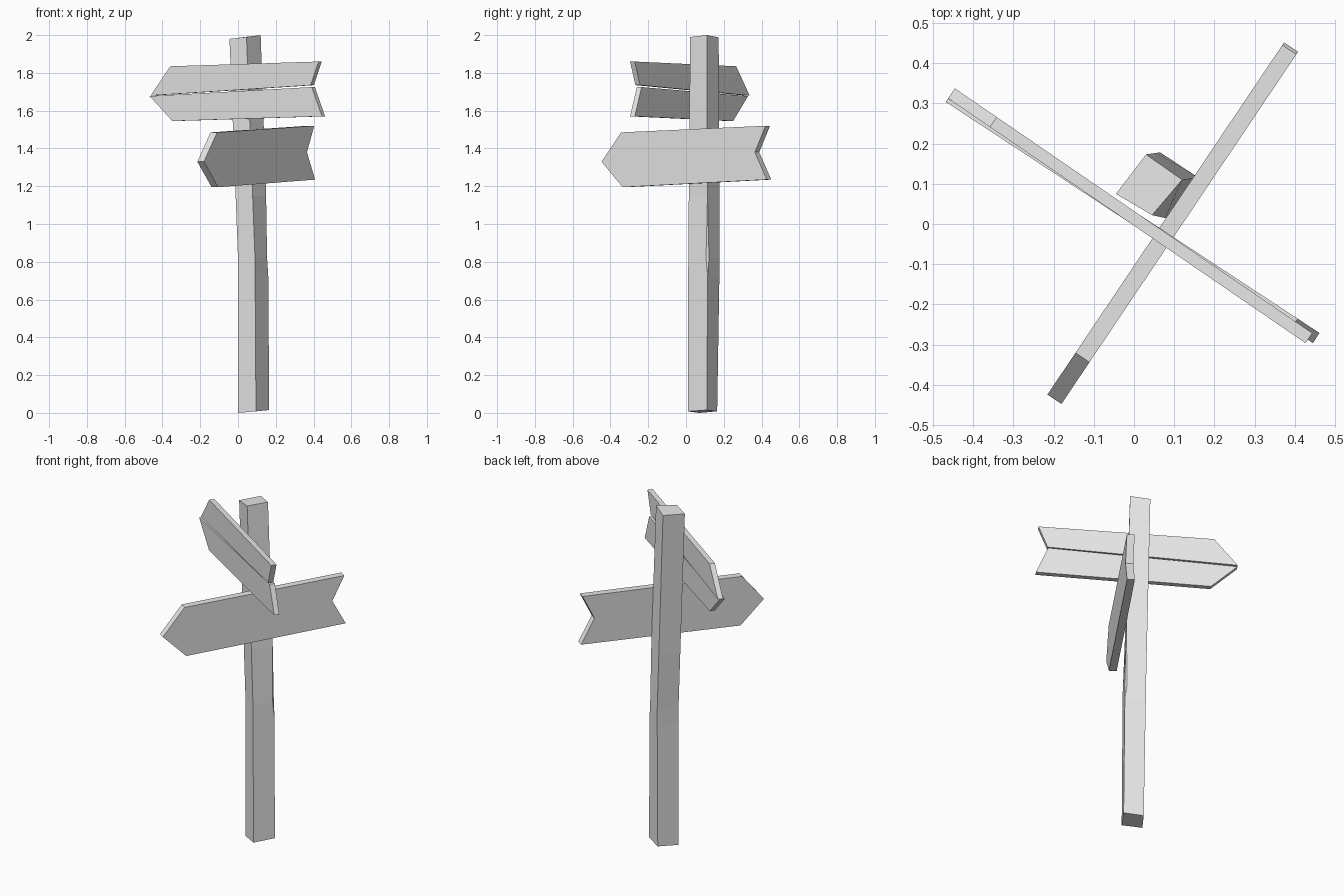
import bpy
import bmesh
import math
from mathutils import Vector

cube = bpy.data.objects.get("Cube")
if cube:
    bpy.data.objects.remove(cube, do_unlink=True)

grey = bpy.data.materials.new("plain_grey")
grey.use_nodes = True
grey.diffuse_color = (0.8, 0.8, 0.8, 1)
grey.node_tree.nodes["Principled BSDF"].inputs["Base Color"].default_value = (0.8, 0.8, 0.8, 1)


def finish(name, bm):
    bmesh.ops.recalc_face_normals(bm, faces=bm.faces)
    mesh = bpy.data.meshes.new(name)
    bm.to_mesh(mesh)
    bm.free()
    mesh.materials.append(grey)
    obj = bpy.data.objects.new(name, mesh)
    bpy.context.collection.objects.link(obj)
    return obj


def board(name, outline, origin, degrees, thickness):
    """Flat board: outline is (distance along board, height)."""
    a = math.radians(degrees)
    along = Vector((math.cos(a), math.sin(a), 0))
    across = Vector((-math.sin(a), math.cos(a), 0)) * thickness
    start = Vector((*origin, 0)) - across / 2
    bm = bmesh.new()
    face = bm.faces.new([bm.verts.new(start + along * s + Vector((0, 0, z))) for s, z in outline])
    grown = bmesh.ops.extrude_face_region(bm, geom=[face], use_keep_orig=True)
    moved = [g for g in grown["geom"] if isinstance(g, bmesh.types.BMVert)]
    bmesh.ops.translate(bm, verts=moved, vec=across)
    return finish(name, bm)


# Post: leaning square timber, its right corner chipped at mid height
# Corners run left, front, right (front side), right (back side), back
base = [(0.0, 0.07), (0.095, 0.01), (0.165, 0.11), (0.165, 0.11), (0.07, 0.165)]
middle = [(0.0, 0.07), (0.09, 0.012), (0.16, 0.115), (0.16, 0.115), (0.065, 0.178)]
top = [(-0.045, 0.075), (0.045, 0.022), (0.12, 0.11), (0.12, 0.11), (0.03, 0.173)]
base_z = [0.0, 0.008, 0.015, 0.015, 0.008]
top_z = [1.98, 1.99, 2.0, 2.0, 1.988]


def blend(a, b, t):
    return [(p[0] + (q[0] - p[0]) * t, p[1] + (q[1] - p[1]) * t) for p, q in zip(a, b)]


chipped = list(middle)
chipped[2], chipped[3] = (0.154, 0.106), (0.15, 0.122)
levels = [
    (base, base_z),
    (blend(base, middle, 0.9), [0.72] * 5),
    (chipped, [0.82] * 5),
    (blend(middle, top, 0.28), [1.15] * 5),
    (top, top_z),
]
bm = bmesh.new()
rings = [[bm.verts.new((*p, z)) for p, z in zip(ring, zs)] for ring, zs in levels]
for low, high in zip(rings, rings[1:]):
    for i in range(5):
        j = (i + 1) % 5
        bm.faces.new((low[i], low[j], high[j], high[i]))
bm.faces.new(rings[0][::-1])
bm.faces.new(rings[-1])
bmesh.ops.remove_doubles(bm, verts=bm.verts, dist=0.0005)
finish("post", bm)

# Lower arrow board with a notched tail
board("lower_sign",
      [(-0.525, 1.33), (-0.39, 1.195), (0.53, 1.235), (0.453, 1.38), (0.522, 1.52), (-0.4, 1.485)],
      (0.095, 0.0), 56.1, 0.042)

# Upper arrow board, split lengthwise into two planks
board("upper_sign_top_plank",
      [(-0.55, 1.68), (0.477, 1.735), (0.527, 1.86), (-0.424, 1.835)],
      (0.0, 0.014), -34.4, 0.03)
board("upper_sign_bottom_plank",
      [(-0.55, 1.677), (-0.406, 1.545), (0.542, 1.57), (0.477, 1.725)],
      (0.0, 0.014), -33.3, 0.03)
